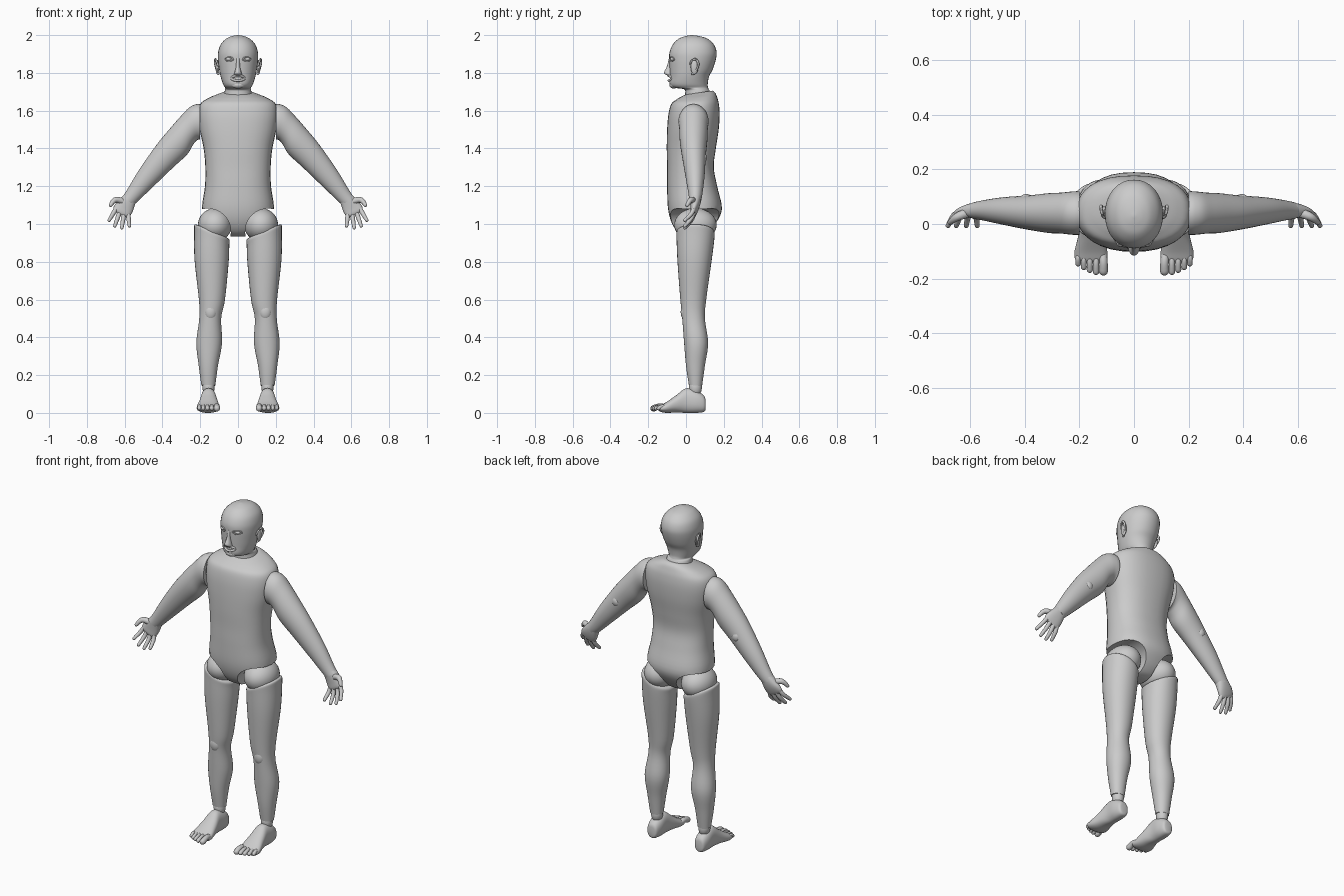
import bpy, bmesh, math
from mathutils import Vector

if "Cube" in bpy.data.objects:
    bpy.data.objects.remove(bpy.data.objects["Cube"])

SEG = 32


def finish(name, bm, mirror=False):
    bmesh.ops.recalc_face_normals(bm, faces=bm.faces)
    me = bpy.data.meshes.new(name)
    bm.to_mesh(me)
    bm.free()
    ob = bpy.data.objects.new(name, me)
    bpy.context.collection.objects.link(ob)
    shade(ob)
    if mirror:
        ob.modifiers.new("mirror", 'MIRROR').use_mirror_merge = False
    return ob


def shade(ob):
    bpy.ops.object.select_all(action='DESELECT')
    ob.select_set(True)
    bpy.context.view_layer.objects.active = ob
    bpy.ops.object.shade_smooth_by_angle(angle=math.radians(45))


def spline(rows, k=5):
    """Catmull-Rom interpolation of parameter rows"""
    out = []
    for i in range(len(rows) - 1):
        p = [rows[max(0, min(len(rows) - 1, j))] for j in range(i - 1, i + 3)]
        for s in range(k):
            t = s / k
            out.append(tuple(
                0.5 * (2 * b + (c - a) * t + (2 * a - 5 * b + 4 * c - d) * t * t
                       + (3 * b - a - 3 * c + d) * t ** 3) for a, b, c, d in zip(*p)))
    return out + [tuple(rows[-1])]


def circle(n=2.0, seg=SEG):
    pts = []
    for i in range(seg):
        c, s = math.cos(math.tau * i / seg), math.sin(math.tau * i / seg)
        pts.append((math.copysign(abs(c) ** (2 / n), c), math.copysign(abs(s) ** (2 / n), s)))
    return pts


def skin(name, rings, mirror=False, closed=False):
    bm = bmesh.new()
    vr = [[bm.verts.new(p) for p in r] for r in rings]
    n = len(vr[0])
    pairs = list(zip(vr, vr[1:])) + ([(vr[-1], vr[0])] if closed else [])
    for a, b in pairs:
        for i in range(n):
            bm.faces.new((a[i], a[(i + 1) % n], b[(i + 1) % n], b[i]))
    if not closed:
        for r in (vr[0], vr[-1]):
            bm.faces.new(r)
    return finish(name, bm, mirror)


def stack(name, rows, n=2.2, mirror=False):
    """Horizontal sections: z, centre x, half width, front y, back y, x tilt, y tilt"""
    rings = []
    for z, cx, a, yf, yb, tx, ty in spline(rows):
        h = (yb - yf) / 2
        rings.append([(cx + a * c, (yf + yb) / 2 + h * s, z + tx * a * c + ty * h * s)
                      for c, s in circle(n)])
    return skin(name, rings, mirror)


def limb(name, rows, n=2.0):
    """Sections square to an arm: x, z, y, half height, half depth, pitch"""
    rings = []
    for x, z, y, rp, ry, ang in spline(rows):
        sa, ca = math.sin(math.radians(ang)), math.cos(math.radians(ang))
        rings.append([(x + sa * rp * c, y + ry * s, z + ca * rp * c) for c, s in circle(n)])
    return skin(name, rings, True)


def tube(name, rows, mirror=False, closed=False, k=4):
    """Round tube through points x, y, z, radius, with rounded tip"""
    pts = rows if closed else spline(rows, k)
    P = [Vector(p[:3]) for p in pts]
    R = [p[3] for p in pts]
    if not closed:
        d = (P[-1] - P[-2]).normalized()
        e, r = P[-1].copy(), R[-1]
        for f, g in ((.5, .87), (.8, .6), (.97, .25)):
            P.append(e + d * r * f)
            R.append(r * g)
    m, rings = len(P), []
    for i in range(m):
        t = (P[(i + 1) % m] - P[i - 1]) if closed else (P[min(i + 1, m - 1)] - P[max(i - 1, 0)])
        t.normalize()
        ref = Vector((0, 1, 0)) if abs(t.y) < .8 else Vector((1, 0, 0))
        u = t.cross(ref).normalized()
        v = u.cross(t)
        rings.append([P[i] + R[i] * (c * u + s * v) for c, s in circle(2, 12)])
    return skin(name, rings, mirror, closed)


def ball(name, loc, rad, mirror=True):
    bm = bmesh.new()
    bmesh.ops.create_uvsphere(bm, u_segments=32, v_segments=20, radius=1)
    for v in bm.verts:
        v.co = Vector([v.co[i] * rad[i] + loc[i] for i in range(3)])
    return finish(name, bm, mirror)


# torso with brief-shaped leg openings
torso = stack("torso", [
    (.935, 0, .04, .01, .07, 0, 0), (.95, 0, .09, -.035, .11, 0, 0), (1.0, 0, .165, -.073, .155, 0, 0),
    (1.08, 0, .19, -.095, .19, 0, 0), (1.2, 0, .175, -.1, .165, 0, 0), (1.3, 0, .173, -.1, .147, 0, 0),
    (1.4, 0, .182, -.102, .158, 0, 0), (1.5, 0, .203, -.1, .173, 0, 0), (1.58, 0, .211, -.093, .178, 0, 0),
    (1.635, 0, .2, -.078, .174, 0, 0), (1.665, 0, .16, -.05, .165, 0, .05),
    (1.685, 0, .11, -.022, .155, 0, .1), (1.695, 0, .08, -.005, .14, 0, .15)], 2.35)
cutter = ball("leg_opening_cutter", (.152, .05, .97), (.118, .4, .115))
cutter.hide_render = True
mod = torso.modifiers.new("openings", 'BOOLEAN')
mod.operation, mod.object = 'DIFFERENCE', cutter
bpy.context.view_layer.objects.active = torso
bpy.ops.object.modifier_apply(modifier=mod.name)
bpy.data.objects.remove(cutter)
shade(torso)

# hips, legs, ankles
ball("hip_joint", (.122, .05, .995), (.09, .112, .088))
stack("leg", [
    (.962, .138, .082, -.04, .14, .43, 0), (.954, .138, .093, -.05, .15, .43, 0),
    (.92, .139, .093, -.05, .15, .38, 0), (.8, .14, .09, -.045, .135, .1, 0),
    (.6, .138, .069, -.03, .107, 0, 0), (.5, .147, .058, -.02, .1, 0, 0),
    (.37, .1525, .068, -.01, .117, 0, 0), (.25, .157, .051, 0, .1, 0, 0),
    (.145, .157, .037, .015, .085, 0, -.1)], 2.1, True)
ball("kneecap", (.145, -.004, .535), (.033, .024, .045))
ball("ankle_joint", (.156, .05, .135), (.032, .034, .05))

# foot sections: y, centre x, half width, bottom, top
rings = []
for y, cx, w, z0, z1 in spline([
        (.104, .156, .014, .025, .06), (.096, .156, .031, .006, .09), (.055, .156, .041, 0, .118),
        (.0, .156, .041, 0, .13), (-.05, .156, .05, .002, .095), (-.1, .158, .06, 0, .06),
        (-.13, .158, .058, .004, .043), (-.145, .158, .045, .012, .032)]):
    rings.append([(cx + w * c, y, max(0, (z0 + z1) / 2 + (z1 - z0) / 2 * s)) for c, s in circle(2.3)])
skin("foot", rings, True)
for i, (x, y, r) in enumerate([(.112, -.172, .017), (.139, -.175, .012), (.162, -.168, .0115),
                               (.184, -.158, .011), (.205, -.145, .0105)]):
    tube("toe_%d" % (i + 1), [(x + (.156 - x) * .1, -.105, .026, r), (x, (y - .105) / 2, .035, r * .9),
                              (x, y, .024, r)], True)

# arms
limb("arm", [
    (.2, 1.54, .04, .094, .08, 0), (.217, 1.54, .04, .094, .08, 3), (.24, 1.528, .04, .092, .078, 10),
    (.268, 1.497, .04, .086, .075, 19), (.312, 1.44, .04, .083, .073, 32), (.385, 1.36, .042, .073, .063, 46),
    (.48, 1.248, .048, .058, .05, 50), (.55, 1.16, .05, .043, .037, 52), (.582, 1.122, .049, .037, .031, 54)])
ball("elbow", (.395, .09, 1.35), (.025, .02, .028))

# hands
limb("palm", [
    (.57, 1.137, .05, .037, .031, 52), (.588, 1.11, .049, .044, .027, 60), (.604, 1.085, .046, .05, .022, 64),
    (.617, 1.062, .041, .048, .016, 64), (.622, 1.05, .039, .034, .009, 64)], 2.3)
fingers = [((.642, 1.087), (.682, 1.02)), ((.624, 1.07), (.652, .99)),
           ((.603, 1.06), (.615, .98)), ((.582, 1.055), (.575, .99))]
for i, ((bx, bz), (tx, tz)) in enumerate(fingers):
    tube("finger_%d" % (i + 1), [(bx, .043, bz, .0125), ((bx + tx) / 2, .028, (bz + tz) / 2, .0115),
                                 (tx, -.006, tz, .009)], True)
tube("thumb", [(.595, .045, 1.115, .018), (.64, .03, 1.128, .016), (.66, .018, 1.12, .013),
               (.674, .006, 1.1, .01)], True)

# head and neck
stack("head", [
    (1.66, 0, .077, -.01, .14, 0, .1), (1.698, 0, .071, -.004, .127, 0, .05), (1.714, 0, .068, -.012, .12, 0, 0),
    (1.722, 0, .068, -.068, .117, 0, 0), (1.74, 0, .079, -.086, .115, 0, 0), (1.78, 0, .092, -.085, .122, 0, 0),
    (1.82, 0, .1, -.087, .142, 0, 0), (1.87, 0, .106, -.089, .158, 0, 0), (1.91, 0, .105, -.087, .162, 0, 0),
    (1.95, 0, .092, -.07, .148, 0, 0), (1.98, 0, .064, -.04, .115, 0, 0), (1.994, 0, .034, -.005, .075, 0, 0),
    (2.0, 0, .005, .025, .035, 0, 0)], 2.1)


def oval(name, cx, y, cz, a, b, r, bend, mirror=False):
    tube(name, [(cx + a * c, y + bend * (abs(cx + a * c) - cx * .3) ** 2, cz + b * s, r)
                for c, s in circle(2, 24)], mirror, True)


# face
stack("nose", [(1.785, 0, .012, -.088, -.07, 0, 0), (1.79, 0, .021, -.106, -.06, 0, 0),
               (1.803, 0, .018, -.116, -.06, 0, 0), (1.835, 0, .011, -.101, -.06, 0, 0),
               (1.88, 0, .011, -.09, -.06, 0, 0)])
ball("eyeball", (.047, -.068, 1.873), (.018, .016, .011))
oval("eyelid", .047, -.086, 1.873, .022, .01, .0035, 8, True)
oval("lips", 0, -.091, 1.772, .034, .013, .0065, 14)
ball("chin", (0, -.066, 1.735), (.035, .022, .018), False)

# ears
ball("ear", (.109, .045, 1.83), (.009, .02, .038))
tube("ear_rim", [(.104, .022, 1.835, .005), (.114, .028, 1.862, .005), (.12, .05, 1.872, .006),
                 (.121, .065, 1.85, .006), (.115, .058, 1.82, .005), (.105, .035, 1.795, .007)], True)
